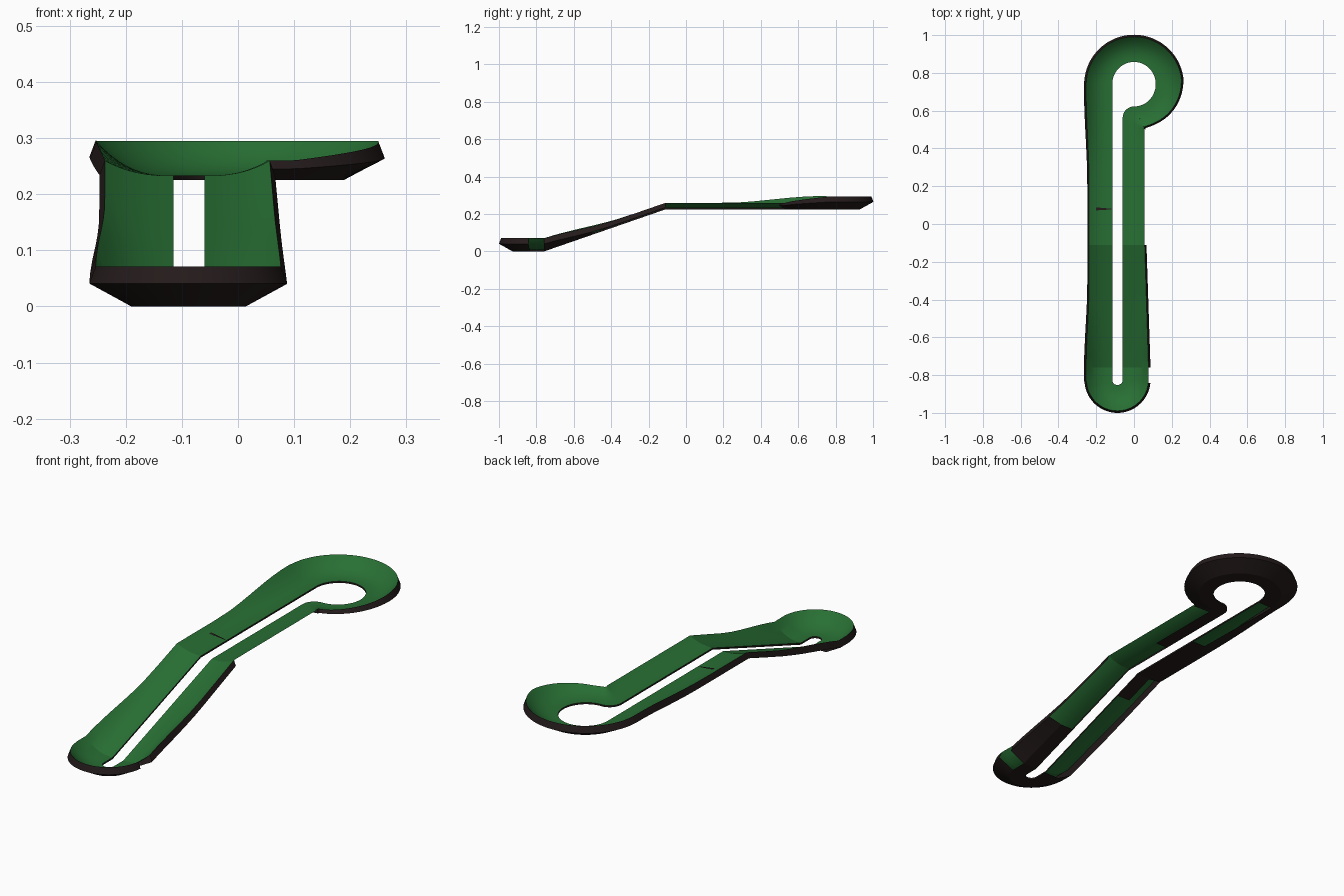
import bpy
import math

if "Cube" in bpy.data.objects:
    bpy.data.objects.remove(bpy.data.objects["Cube"])


def material(name, rgb):
    m = bpy.data.materials.new(name)
    m.diffuse_color = (*rgb, 1)
    m.use_nodes = True
    m.node_tree.nodes["Principled BSDF"].inputs["Base Color"].default_value = m.diffuse_color
    return m


GREEN = material("turf green", (0.021, 0.16, 0.034))
DARK = material("dark brown", (0.018, 0.011, 0.011))


def ease(a, b, v):
    t = max(0, min(1, (v - a) / (b - a)))
    return t * t * (3 - 2 * t)


def base(y):
    # low landing, ramp, upper level
    return 0.225 * max(0, min(1, (y + 0.76) / 0.65))


# Stations round the loop: inner point, outer point, rim height, section tag
stations = []


def add(ix, iy, ox, oy, h, tag):
    stations.append(((ix, iy), (ox, oy), h, tag))


YS = [-0.825, -0.76, -0.7, -0.6, -0.5, -0.43, -0.36, -0.25, -0.18, -0.11, 0.05,
      0.16, 0.28, 0.36, 0.44, 0.5, 0.56, 0.62, 0.68, 0.74]

# left straight, going up
for y in YS:
    e = max(ease(0.2, 0.72, y), ease(-0.3, -0.78, y))
    add(-0.115, y, -0.247 - 0.018 * e, y, 0.035 + 0.036 * e, "left")

# large ring, clockwise
N = 54
for i in range(1, N + 1):
    a = 180 - 270 * i / N
    drop = max(0, min(1, -a / 77))
    ai = math.radians(a)
    ao = math.radians(180 - 256.5 * i / N)
    r = 0.264 - 0.026 * drop
    add(0.115 * math.cos(ai), 0.74 + 0.118 * math.sin(ai),
        r * math.cos(ao), 0.738 + r * math.sin(ao), 0.07 - 0.035 * drop, "ring")

# tight corner into the right straight
for i in range(1, 9):
    a = math.radians(90 + 90 * i / 8)
    add(0.06 * math.cos(a), 0.562 + 0.06 * math.sin(a),
        0.062, 0.51 - 0.01 * i / 8, 0.035, "ring")

# right straight, going down
for y in reversed([v for v in YS if v <= 0.5]):
    e = ease(-0.35, -0.8, y)
    w = max(0, min(1, (-0.11 - y) / 0.65))
    add(-0.06, y, 0.066 + 0.0215 * w, y, 0.035 + 0.036 * e, "right")

# small end turn
for i in range(1, 32):
    a = math.radians(-180 * i / 32)
    c, s = math.cos(a), math.sin(a)
    add(-0.0875 + 0.0275 * c, -0.825 + 0.0275 * s,
        -0.0875 + 0.175 * c, -0.825 + 0.175 * s, 0.071, "turn")

FLOOR = 0.008


def sweep(name, profile, mat, skip=lambda tag, y, k: False):
    """Loft a cross-section (fraction across, height rule) round the loop."""
    verts, faces = [], []
    n, k = len(stations), len(profile)
    for (ix, iy), (ox, oy), h, tag in stations:
        for t, zrule in profile:
            x, y = ix + (ox - ix) * t, iy + (oy - iy) * t
            verts.append((x, y, base(y) + zrule(h, tag)))
    for i in range(n):
        j = (i + 1) % n
        y = (stations[i][0][1] + stations[j][0][1]) / 2
        tag = stations[j][3] if stations[i][3] != "right" else "right"
        for p in range(k - 1):
            if not skip(tag, y, p):
                faces.append((i * k + p, j * k + p, j * k + p + 1, i * k + p + 1))
    me = bpy.data.meshes.new(name)
    me.from_pydata(verts, [], faces)
    me.materials.append(mat)
    ob = bpy.data.objects.new(name, me)
    bpy.context.collection.objects.link(ob)
    bpy.context.view_layer.objects.active = ob
    ob.select_set(True)
    bpy.ops.object.shade_smooth_by_angle(angle=math.radians(15))
    ob.select_set(False)
    return ob


# banked green running surface
RIM = 0.925
turf_profile = [(RIM * q / 10,
                 lambda h, tag, q=q: FLOOR + (h - FLOOR) * (q / 10) ** 2.5)
                for q in range(11)]
sweep("banked_turf", turf_profile, GREEN)


# dark shell: rim edge, sloping side, underside, inner edge
def open_part(tag, y, k):
    if tag == "right":
        return ((k < 2 and (y > -0.11 or -0.83 < y < -0.76))
                or (k in (1, 2) and -0.5 < y < -0.11)
                or (k == 2 and -0.11 < y < 0.16))
    if tag == "left":
        return ((k == 1 and -0.76 < y < -0.11) or (k == 2 and -0.76 < y < -0.25)
                or (k == 2 and 0.28 < y < 0.72))
    return False


def edge_height(h, tag):
    # the side wall is taller along the straights
    deep = (0.071 - h) / 0.036 if tag in ("left", "right") else 0
    return h * (0.58 - 0.3 * deep)


shell_profile = [(RIM, lambda h, tag: h), (1.0, edge_height),
                 (0.5, lambda h, tag: 0.0), (0.0, lambda h, tag: 0.0),
                 (0.0, lambda h, tag: FLOOR)]
sweep("dark_shell", shell_profile, DARK, open_part)

# thin dark seam across the left lane
z = 0.225 + FLOOR
seam = bpy.data.meshes.new("lane_seam")
seam.from_pydata([(-0.12, 0.077, z + 0.002), (-0.12, 0.081, z + 0.002),
                  (-0.20, 0.088, z + 0.012), (-0.20, 0.072, z + 0.012)],
                 [], [(0, 1, 2, 3)])
seam.materials.append(DARK)
bpy.context.collection.objects.link(bpy.data.objects.new("lane_seam", seam))
